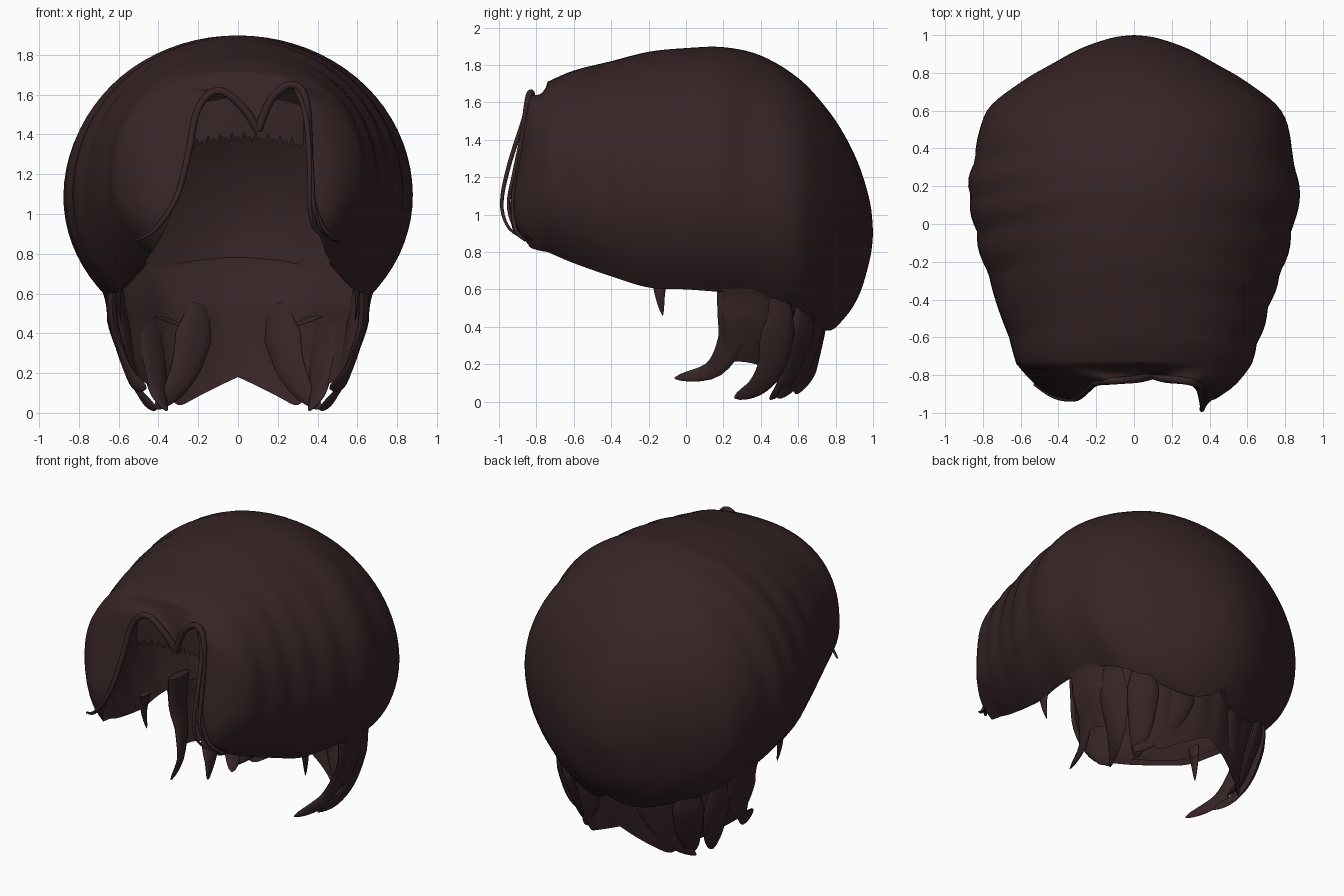
import bpy, bmesh, math
from mathutils import Vector

if "Cube" in bpy.data.objects:
    bpy.data.objects.remove(bpy.data.objects["Cube"])

mat = bpy.data.materials.new("dark brown hair")
mat.diffuse_color = (0.038, 0.018, 0.019, 1)
mat.use_nodes = True
mat.node_tree.nodes["Principled BSDF"].inputs["Base Color"].default_value = mat.diffuse_color


def catmull(pts, s):
    """Smooth interpolation through equally weighted points, s in 0..1."""
    f = min(max(s, 0), 1) * (len(pts) - 1)
    i = min(int(f), len(pts) - 2)
    t = f - i
    g = lambda k: pts[min(max(k, 0), len(pts) - 1)]
    return [0.5 * (2 * b + (c - a) * t + (2 * a - 5 * b + 4 * c - d) * t * t
                   + (3 * b - a - 3 * c + d) * t ** 3)
            for a, b, c, d in zip(g(i - 1), g(i), g(i + 1), g(i + 2))]


def grid_object(name, rows, closed=False, caps=False, angle=50):
    """Skin a list of equally long point rows."""
    bm = bmesh.new()
    vs = [[bm.verts.new(p) for p in r] for r in rows]
    n = len(rows[0])
    for a, b in zip(vs, vs[1:]):
        for j in range(n if closed else n - 1):
            k = (j + 1) % n
            bm.faces.new((a[j], a[k], b[k], b[j]))
    if caps:
        bm.faces.new(vs[0])
        bm.faces.new(vs[-1])
    bmesh.ops.remove_doubles(bm, verts=bm.verts, dist=0.0005)
    bmesh.ops.recalc_face_normals(bm, faces=bm.faces)
    me = bpy.data.meshes.new(name)
    bm.to_mesh(me)
    bm.free()
    ob = bpy.data.objects.new(name, me)
    bpy.context.collection.objects.link(ob)
    me.materials.append(mat)
    bpy.ops.object.select_all(action='DESELECT')
    ob.select_set(True)
    bpy.context.view_layer.objects.active = ob
    bpy.ops.object.shade_smooth_by_angle(angle=math.radians(angle))
    return ob


def lock(name, path, wide, thick, normal, tip=0.04, power=0.6, steps=18, root=1.0):
    """Tapered strand of elliptical section along a path, flat side facing normal."""
    rows = []
    for i in range(steps + 1):
        s = i / steps
        p = Vector(catmull(path, s))
        d = (Vector(catmull(path, s + 0.02)) - Vector(catmull(path, s - 0.02))).normalized()
        u = d.cross(Vector(normal)).normalized()
        v = d.cross(u)
        k = max(tip, (1 - s) ** power) * min(1, root + 2.5 * s)
        rows.append([p + u * wide * k * math.cos(a) + v * thick * k * math.sin(a)
                     for a in (math.tau * j / 12 for j in range(12))])
    return grid_object(name, rows, closed=True, caps=True)


# Main hair shell: arches (y, half width, top, centre height, rim x, rim height)
stations = [(-.74, .62, 1.71, 1.15, .44, .80), (-.6, .67, 1.77, 1.13, .48, .74),
            (-.4, .73, 1.82, 1.11, .54, .67), (-.2, .80, 1.87, 1.10, .60, .61),
            (0, .85, 1.89, 1.10, .64, .60), (.2, .875, 1.895, 1.08, .66, .585),
            (.4, .835, 1.85, 1.05, .64, .57), (.6, .78, 1.73, 1.02, .55, .50),
            (.75, .60, 1.57, 1.0, .2, .38), (.85, .43, 1.42, .97, 0, .45),
            (.93, .28, 1.25, .94, 0, .58), (.985, .12, 1.06, .9, 0, .77),
            (1.0, .005, .91, .9, 0, .895)]
# Hairline of the face opening, from the parting down to each cheek
hairline = {1: [(.10, -.80, 1.42), (.17, -.82, 1.58), (.27, -.83, 1.65), (.34, -.85, 1.58),
                (.36, -.88, 1.35), (.37, -.92, 1.1), (.39, -.91, .95), (.43, -.84, .84)],
            -1: [(.10, -.80, 1.42), (.02, -.82, 1.54), (-.10, -.83, 1.62), (-.20, -.84, 1.53),
                 (-.25, -.88, 1.3), (-.31, -.925, 1.08), (-.36, -.91, .94), (-.41, -.84, .84)]}
N = 28


def arch(st, folds=1.0):
    y, w, zt, zc, xb, zb = st
    xb = max(xb, 0)
    w = max(w, xb + .004)
    end = -math.acos(xb / w)
    low = (zc - zb) / max(math.sin(-end), .01)
    fade = folds * min(1, max(0, (.62 - y) / .2))
    power = 1 - .18 * min(1, max(0, (-.1 - y) / .6))     # squarer towards the face
    row = []
    for j in range(-N, N + 1):
        s = abs(j) / N
        th = math.pi / 2 + (end - math.pi / 2) * s
        side = 1 if j >= 0 else -1
        p = power if th > 0 else 1
        yy = y + .05 * side + .15 * math.cos(th)
        wave = abs(math.sin(math.pi * yy / .25 + 1.1 * math.sin(4.3 * yy + side))) - .65
        k = 1 + .026 * fade * wave * math.sin(math.pi * min(s * 1.05, 1)) ** 1.2
        x = w * max(math.cos(th), 0) ** p * k
        h = math.copysign(abs(math.sin(th)) ** p, th)
        z = zc + (zt - zc if th > 0 else low) * h * (1 + (k - 1) * .5)
        row.append(Vector((side * x, y, z)))
    return row


first = arch(stations[0])
rim = [Vector(catmull(hairline[1 if j >= 0 else -1], abs(j) / N)) for j in range(-N, N + 1)]
rows = [rim]
for f in (.12, .25, .4, .55, .7, .82, .92):
    row = []
    for j, (r, a) in enumerate(zip(rim, first)):
        s = abs(j - N) / N
        bulge = 1.1 + 1.3 * min(1, max(0, (s - .2) / .4))
        row.append(Vector((r.x + (a.x - r.x) * f, r.y + (a.y - r.y) * f ** bulge,
                           r.z + (a.z - r.z) * f ** .85)))
    rows.append(row)
rows += [arch(catmull(stations, i / 60)) for i in range(60)]
rows.append([Vector((0, 1, .9))] * (2 * N + 1))
grid_object("hair_shell", rows, angle=60)

# Inner cap, a close lining of the shell
middle = Vector((0, .06, .98))
cap = [[middle + (p - middle) * .95 for p in arch(catmull(stations, i / 60), .6)]
       for i in range(5, 60)]
cap.append([middle + (Vector((0, 1, .9)) - middle) * .95] * (2 * N + 1))
grid_object("inner_cap", cap, angle=60)

# Rolled edge along the face opening, its ends curling out over the cheeks
cheek = {1: [(.43, -.915, .93), (.51, -.86, .86)], -1: [(-.42, -.915, .92), (-.53, -.85, .86)]}
for side, nm in ((1, "right"), (-1, "left")):
    lock(nm + "_hairline_roll", hairline[side][:6] + cheek[side],
         .022, .022, (.3, 1, .1), .25, .35, 36)

# Loose face strands
lock("loose_strand_outer", [(.29, -.83, 1.64), (.34, -.87, 1.5), (.36, -.95, 1.25),
                            (.36, -.985, 1.05), (.39, -.94, .92), (.50, -.83, .86)],
     .014, .016, (1, .2, 0), .3, .4, 24)
lock("loose_strand_inner", [(.31, -.83, 1.63), (.35, -.87, 1.45), (.37, -.92, 1.22),
                            (.38, -.95, 1.05), (.42, -.91, .92), (.50, -.82, .87)],
     .012, .014, (1, .2, 0), .3, .4, 24)

# Jagged fringe of the inner cap behind the hairline
fringe = []
for r in range(3):
    fringe.append([])
    for j in range(41):
        x = -.27 + .60 * j / 40
        edge = 1.41 - .5 * (x - .03) ** 2
        tooth = (0, .035, .02, .045)[j % 4]
        fringe[-1].append([(x, -.70 + .3 * x * x, 1.59 - .6 * (x - .05) ** 2),
                           (x, -.71 + .3 * x * x, edge),
                           (x, -.71 + .3 * x * x, edge - tooth)][r])
grid_object("inner_fringe", fringe)

# Nape curtain, flaring up into the shell, lower edge split in the middle
nape = []
for i in range(17):
    s = i / 16
    row = []
    for j in range(73):
        a = math.radians(-97 + 194 * j / 72)
        q = abs(math.sin(a))
        if q < .62:
            bottom = .18 - .25 * q if q < .56 else .04
        else:
            bottom = .04 + .46 * (q - .62)
        z = .78 + (bottom - .78) * s
        flare = max(0, (z - .48) / .3) ** 2
        taper = max(0, (.46 - z) / .46) ** 1.2
        k = 1 + .02 * math.sin(q * 15) * math.sin(math.pi * s)
        row.append((.65 * (k - .27 * taper + .2 * flare) * math.sin(a),
                    .26 + .49 * (k - .18 * taper + .38 * flare) * math.cos(a), z))
    nape.append(row)
grid_object("nape_curtain", nape)

# Nape locks and small spikes, mirrored on both sides
for m, nm in ((1, "right_"), (-1, "left_")):
    M = lambda pts: [(m * x, y, z) for x, y, z in pts]
    lock(nm + "side_lock", M([(.63, .27, .66), (.63, .26, .48), (.59, .24, .32),
                              (.53, .14, .17), (.46, -.06, .125)]), .11, .03, (m, 0, .1),
         power=.6)
    lock(nm + "middle_lock", M([(.60, .50, .64), (.575, .49, .4), (.53, .46, .2),
                                (.48, .38, .08), (.41, .26, .02)]), .12, .035, (m, .35, 0),
         root=.3)
    lock(nm + "rear_lock", M([(.47, .64, .60), (.45, .62, .4), (.42, .57, .22),
                              (.40, .52, .09), (.36, .45, .01)]), .12, .04, (m * .7, .8, 0),
         root=.3)
    lock(nm + "back_lock", M([(.20, .73, .55), (.22, .70, .4), (.26, .65, .24),
                              (.33, .58, .11), (.42, .49, .02)]), .12, .03, (m * .35, 1, 0),
         root=.3)
    lock(nm + "spike", M([(.59, -.14, .70), (.60, -.14, .58), (.59, -.125, .46)]),
         .05, .02, (m, 0, 0), power=.8)
